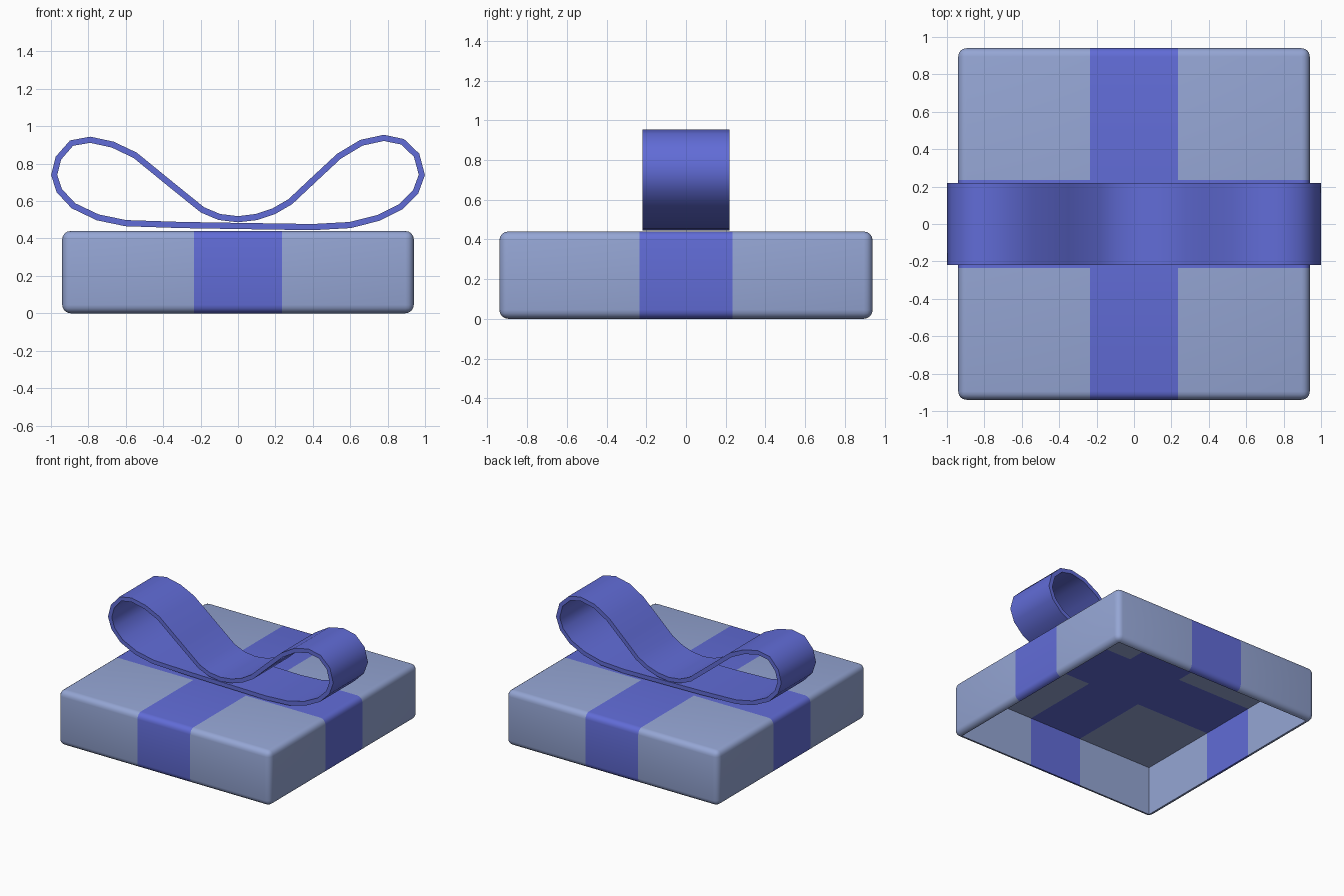
import bpy, bmesh
from mathutils import Vector, Matrix

if "Cube" in bpy.data.objects:
    bpy.data.objects.remove(bpy.data.objects["Cube"])


def material(name, color):
    m = bpy.data.materials.new(name)
    m.diffuse_color = (*color, 1)
    m.use_nodes = True
    m.node_tree.nodes["Principled BSDF"].inputs["Base Color"].default_value = m.diffuse_color
    return m


paper = material("paper_blue", (0.30, 0.38, 0.66))
ribbon = material("ribbon_blue", (0.12, 0.15, 0.68))


def finish(bm, name, mats, angle):
    me = bpy.data.meshes.new(name)
    bmesh.ops.recalc_face_normals(bm, faces=bm.faces)
    bm.to_mesh(me)
    bm.free()
    for m in mats:
        me.materials.append(m)
    ob = bpy.data.objects.new(name, me)
    bpy.context.collection.objects.link(ob)
    bpy.ops.object.select_all(action='DESELECT')
    ob.select_set(True)
    bpy.context.view_layer.objects.active = ob
    bpy.ops.object.shade_smooth_by_angle(angle=angle)
    return ob


# Gift box lid: rounded outside, hollow and open underneath
SIZE, HEIGHT, ROUND, STRIPE = 1.88, 0.44, 0.045, 0.234
bm = bmesh.new()
bmesh.ops.create_cube(bm, size=1, matrix=Matrix.Translation((0, 0, HEIGHT / 2))
                      @ Matrix.Diagonal((SIZE, SIZE, HEIGHT, 1)))
bmesh.ops.bevel(bm, geom=bm.edges[:], offset=ROUND, segments=4, profile=0.5,
                affect='EDGES')
bottom = min(bm.faces, key=lambda f: (f.normal.z, -f.calc_area()))
cavity = bmesh.ops.extrude_discrete_faces(bm, faces=[bottom])["faces"][0]
bmesh.ops.translate(bm, verts=cavity.verts[:], vec=(0, 0, HEIGHT - ROUND))

# Ribbon cross cut flush into the box surfaces
for axis in (Vector((1, 0, 0)), Vector((0, 1, 0))):
    for side in (-1, 1):
        bmesh.ops.bisect_plane(bm, geom=bm.verts[:] + bm.edges[:] + bm.faces[:],
                               plane_co=axis * STRIPE * side, plane_no=axis)
for f in bm.faces:
    c = f.calc_center_median()
    f.material_index = int(min(abs(c.x), abs(c.y)) < STRIPE)
finish(bm, "gift_box", [paper, ribbon], 0.6)

# Bow: one looped band following a centre line in the xz plane
path = [(-0.983, 0.74), (-0.96, 0.83), (-0.89, 0.91), (-0.79, 0.928), (-0.67, 0.902),
        (-0.55, 0.845), (-0.36, 0.69), (-0.19, 0.553), (-0.1, 0.515), (0, 0.503),
        (0.1, 0.515), (0.19, 0.545), (0.28, 0.597), (0.4, 0.71), (0.54, 0.84),
        (0.66, 0.912), (0.78, 0.938), (0.88, 0.917), (0.955, 0.845), (0.983, 0.74),
        (0.95, 0.65), (0.87, 0.57), (0.75, 0.51), (0.6, 0.472), (0.4, 0.461),
        (0, 0.467), (-0.3, 0.472), (-0.6, 0.482), (-0.75, 0.513), (-0.88, 0.575),
        (-0.955, 0.655)]
pts = [Vector(p) for p in path]
HALF_T, HALF_W = 0.0165, 0.22
bm = bmesh.new()
rings = []
for i, p in enumerate(pts):
    a = (p - pts[i - 1]).normalized()
    b = (pts[(i + 1) % len(pts)] - p).normalized()
    t = (a + b).normalized()
    n = Vector((-t.y, t.x)) * HALF_T
    rings.append([bm.verts.new((p.x + s * n.x, y, p.y + s * n.y))
                  for s, y in ((1, -HALF_W), (1, HALF_W), (-1, HALF_W), (-1, -HALF_W))])
for i, r in enumerate(rings):
    q = rings[i - 1]
    for k in range(4):
        j = (k + 1) % 4
        bm.faces.new((q[k], q[j], r[j], r[k]))
finish(bm, "ribbon_bow", [ribbon], 0.8)
